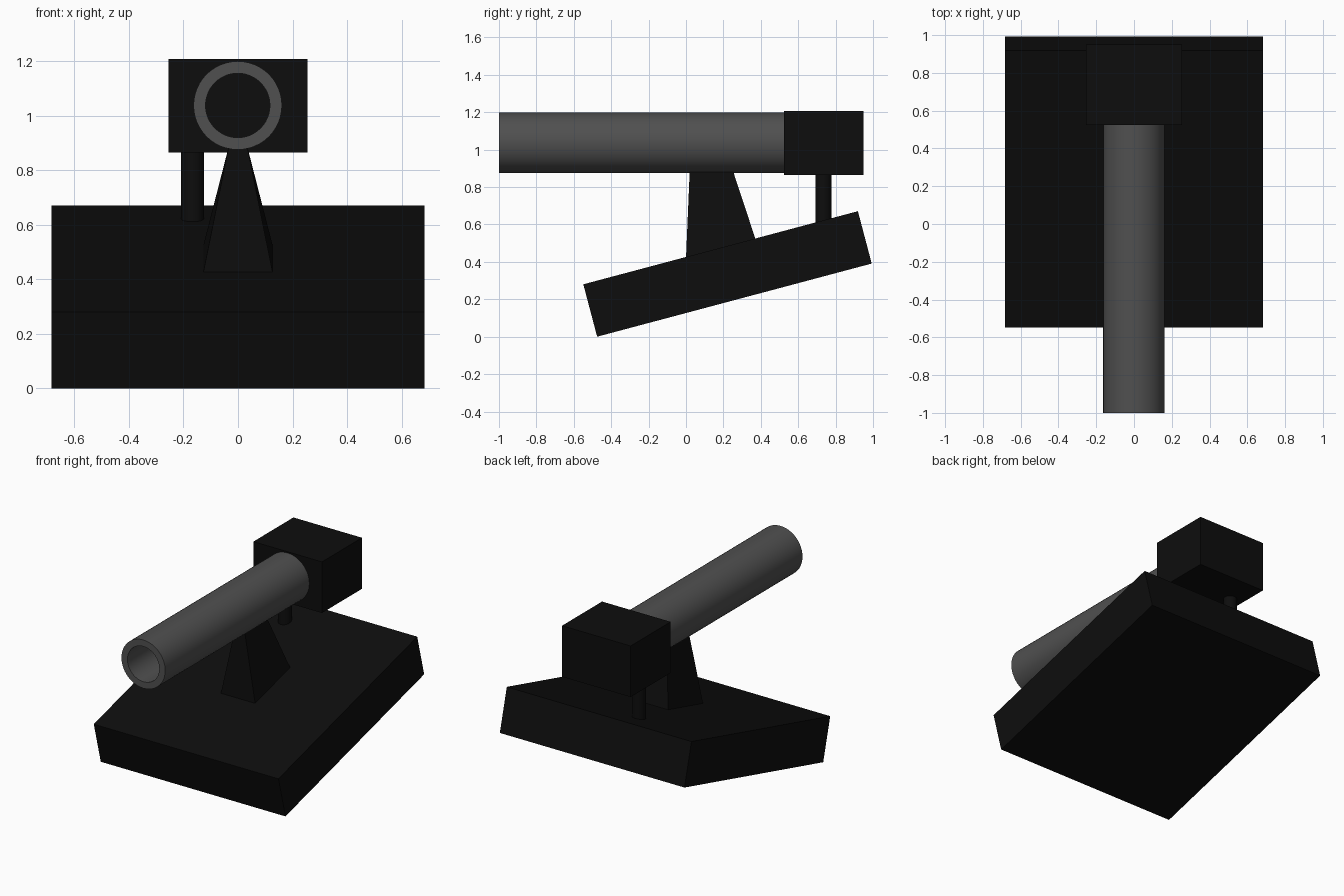
import bpy, bmesh, math
from mathutils import Vector

if "Cube" in bpy.data.objects:
    bpy.data.objects.remove(bpy.data.objects["Cube"], do_unlink=True)


def material(name, value):
    m = bpy.data.materials.new(name)
    m.use_nodes = True
    colour = (value, value, value, 1)
    m.diffuse_color = colour
    bsdf = next(n for n in m.node_tree.nodes if n.type == "BSDF_PRINCIPLED")
    bsdf.inputs["Base Color"].default_value = colour
    return m


BLACK = material("black", 0.004)
GREY = material("dark grey", 0.08)


def finish(name, bm, mat, smooth=False):
    bmesh.ops.recalc_face_normals(bm, faces=bm.faces)
    mesh = bpy.data.meshes.new(name)
    bm.to_mesh(mesh)
    bm.free()
    mesh.materials.append(mat)
    obj = bpy.data.objects.new(name, mesh)
    bpy.context.collection.objects.link(obj)
    if smooth:
        bpy.ops.object.select_all(action="DESELECT")
        obj.select_set(True)
        bpy.context.view_layer.objects.active = obj
        bpy.ops.object.shade_smooth_by_angle(angle=math.radians(35))
    return obj


def side_prism(name, outline, mat):
    """Solid from a side outline of (y, z, half width) points, mirrored in x."""
    bm = bmesh.new()
    left = [bm.verts.new((w, y, z)) for y, z, w in outline]
    right = [bm.verts.new((-w, y, z)) for y, z, w in outline]
    bm.faces.new(left)
    bm.faces.new(right[::-1])
    n = len(outline)
    for i in range(n):
        j = (i + 1) % n
        bm.faces.new((left[i], right[i], right[j], left[j]))
    return finish(name, bm, mat)


# Tilted base slab
W = 0.684
side_prism("base_slab", [(-0.475, 0, W), (0.993, 0.391, W),
                         (0.919, 0.671, W), (-0.549, 0.28, W)], BLACK)

# Tapered support under the barrel
side_prism("support", [(0, 0.42, 0.128), (0.372, 0.52, 0.128),
                       (0.25, 0.89, 0.033), (0.02, 0.89, 0.033)], BLACK)

# Rear block
B = 0.254
side_prism("rear_block", [(0.525, 0.865, B), (0.949, 0.865, B),
                          (0.949, 1.207, B), (0.525, 1.207, B)], BLACK)

# Hollow barrel, open at the front
bm = bmesh.new()
ring = [bm.verts.new((r, y, 0)) for r, y in
        ((0.162, -1), (0.162, 0.53), (0.118, 0.53), (0.118, -1))]
edges = [bm.edges.new((ring[i], ring[(i + 1) % 4])) for i in range(4)]
bmesh.ops.spin(bm, geom=ring + edges, cent=(0, 0, 0), axis=(0, 1, 0),
               angle=math.tau, steps=48)
bmesh.ops.remove_doubles(bm, verts=bm.verts, dist=0.0005)
bmesh.ops.translate(bm, verts=bm.verts, vec=Vector((-0.001, 0, 1.037)))
finish("barrel", bm, GREY, smooth=True)

# Round post between slab and block
bm = bmesh.new()
bmesh.ops.create_cone(bm, cap_ends=True, segments=24, radius1=0.042,
                      radius2=0.042, depth=0.28)
bmesh.ops.translate(bm, verts=bm.verts, vec=Vector((-0.167, 0.735, 0.74)))
finish("rear_post", bm, BLACK, smooth=True)
